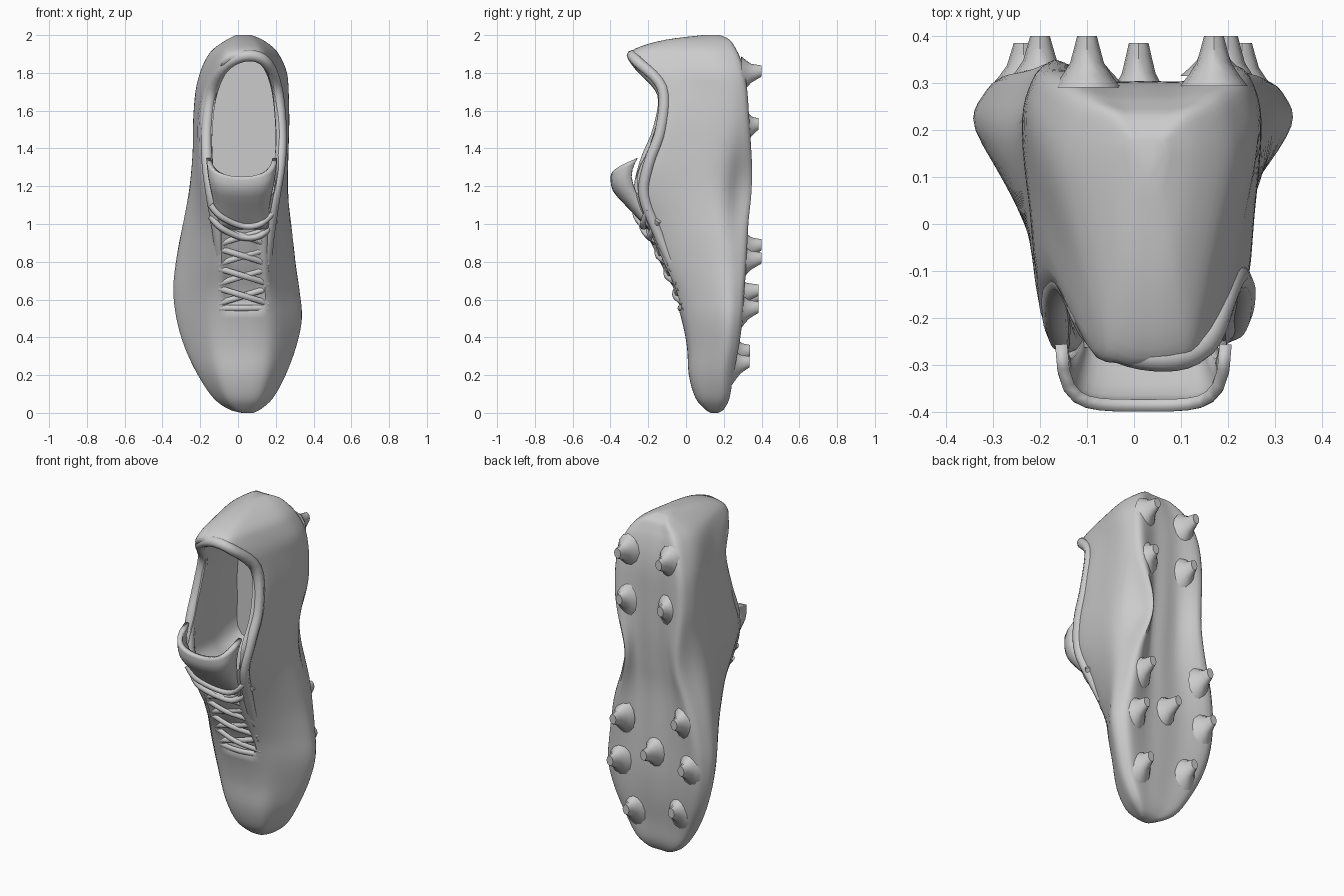
import bpy, bmesh, math
from mathutils import Vector
from mathutils.bvhtree import BVHTree

if "Cube" in bpy.data.objects:
    bpy.data.objects.remove(bpy.data.objects["Cube"])

CX = 0.03


def catmull(pts, n, closed=False):
    """Interpolating spline through tuples, n steps per span."""
    out, m = [], len(pts)
    get = (lambda i: pts[i % m]) if closed else (lambda i: pts[max(0, min(m - 1, i))])
    for i in range(m if closed else m - 1):
        a, b, c, d = get(i - 1), get(i), get(i + 1), get(i + 2)
        for k in range(n):
            t = k / n
            out.append(tuple(0.5 * (2 * q + (r - p) * t + (2 * p - 5 * q + 4 * r - s) * t * t
                                    + (3 * q - p - 3 * r + s) * t ** 3)
                             for p, q, r, s in zip(a, b, c, d)))
    if not closed:
        out.append(tuple(pts[-1]))
    return out


def clamp(v):
    return max(0.0, min(1.0, v))


def smooth(ob, angle=40):
    bpy.ops.object.select_all(action='DESELECT')
    ob.select_set(True)
    bpy.context.view_layer.objects.active = ob
    bpy.ops.object.shade_smooth_by_angle(angle=math.radians(angle))


def finish(name, bm, angle=40):
    bmesh.ops.recalc_face_normals(bm, faces=bm.faces)
    me = bpy.data.meshes.new(name)
    bm.to_mesh(me)
    bm.free()
    ob = bpy.data.objects.new(name, me)
    bpy.context.collection.objects.link(ob)
    smooth(ob, angle)
    return ob


def loft(name, rings, angle=40):
    """Skin closed rings of points and cap both ends."""
    bm = bmesh.new()
    rows = [[bm.verts.new(p) for p in r] for r in rings]
    n = len(rows[0])
    for a, b in zip(rows, rows[1:]):
        for i in range(n):
            j = (i + 1) % n
            bm.faces.new((a[i], a[j], b[j], b[i]))
    bm.faces.new(rows[0])
    bm.faces.new(rows[-1])
    return finish(name, bm, angle)


def tube(name, pts, radius, steps=4, flat=1.0):
    """Round cord following a spline; flat squashes it along y."""
    path = [Vector(p) for p in catmull(pts, steps)]
    rings = []
    for i, p in enumerate(path):
        t = (path[min(i + 1, len(path) - 1)] - path[max(i - 1, 0)]).normalized()
        a = t.cross(Vector((0, 1, 0))).normalized()
        b = a.cross(t)
        rings.append([p + radius * (math.cos(w) * a + flat * math.sin(w) * b)
                      for w in (k * math.tau / 8 for k in range(8))])
    return loft(name, rings, 60)


# Boot body: z, left x, right x, instep y, sole y, top width ratio
stations = [
    (0.0, 0.02, 0.08, 0.13, 0.17, .6), (0.02, -0.05, 0.12, 0.10, 0.20, .6),
    (0.08, -0.13, 0.185, 0.05, 0.23, .6), (0.2, -0.21, 0.25, 0.015, 0.25, .58),
    (0.35, -0.28, 0.305, 0.005, 0.28, .55), (0.5, -0.322, 0.335, -0.025, 0.30, .52),
    (0.65, -0.338, 0.322, -0.075, 0.31, .5), (0.8, -0.325, 0.302, -0.155, 0.32, .5),
    (1.0, -0.295, 0.29, -0.24, 0.33, .55), (1.15, -0.272, 0.283, -0.27, 0.345, .65),
    (1.28, -0.255, 0.278, -0.25, 0.35, .75), (1.4, -0.243, 0.275, -0.195, 0.345, .81),
    (1.55, -0.238, 0.273, -0.15, 0.335, .83), (1.7, -0.225, 0.268, -0.14, 0.325, .78),
    (1.8, -0.2, 0.258, -0.225, 0.31, .68), (1.88, -0.165, 0.225, -0.3, 0.285, .58),
    (1.93, -0.125, 0.19, -0.265, 0.26, .58), (1.975, -0.06, 0.13, -0.11, 0.23, .6),
    (2.0, -0.01, 0.07, 0.09, 0.18, .6)]

rings = []
for z, xl, xr, yt, yb, k in catmull(stations, 4):
    arch = 0.10 * math.sin(math.pi * z / 2)
    box = clamp((z - .95) / .25) * clamp((1.95 - z) / .1)      # squarer top round the collar
    waist = math.exp(-((z - 1.2) / .22) ** 2)                  # narrower sole under the arch

    def half(w):
        return [(0, 0), (.55 * k, .02 - .02 * box), (k, .12 - .09 * box),
                ((k + 1) / 2 + .02, .4), (1 - .25 * w, .72), (.96 - w, .9 - .05 * w),
                (.8 - w, 1), (.35, 1 - arch), (0, 1 - arch)]
    right = [(CX + u * (xr - CX), yt + v * (yb - yt)) for u, v in half(.3 * waist)]
    left = [(CX + u * (xl - CX), yt + v * (yb - yt)) for u, v in half(.12 * waist)[-2:0:-1]]
    ring = []
    for x, y in catmull(right + left, 4, True):
        # sunken lacing throat
        if y < yt + 0.35 * (yb - yt) and 0.54 < z < 1.15:
            edge = clamp((0.115 - abs(x - CX)) / 0.035)
            y += 0.035 * edge * min(1, (z - 0.54) / 0.04)
        ring.append((x, y, z))
    rings.append(ring)
body = loft("boot_body", rings, 50)
bm = bmesh.new()
bm.from_mesh(body.data)
bvh = BVHTree.FromBMesh(bm)
bm.free()


def surface(x, z, side=-1):
    hit = bvh.ray_cast(Vector((x, side * 2, z)), Vector((0, -side, 0)))[0]
    return hit.y if hit else 0.2


# Foot opening cut out of the body, widening inside
outline = [(-.11, 1.13), (-.135, 1.35), (-.135, 1.5), (-.11, 1.7), (-.05, 1.83), (.05, 1.875),
           (.13, 1.84), (.18, 1.72), (.2, 1.5), (.195, 1.35), (.165, 1.13)]
foot = catmull(outline, 4, True)
cutter = loft("opening_cutter", [[(CX + (x - CX) * s, y, 1.5 + (z - 1.5) * (1 + (s - 1) * .6))
                                  for x, z in foot]
                                 for y, s in ((-.7, 1), (-.12, 1), (.0, 1.12), (.12, 1.15), (.2, 1.05))])
cutter.hide_render = True
mod = body.modifiers.new("opening", 'BOOLEAN')
mod.object, mod.operation, mod.solver = cutter, 'DIFFERENCE', 'EXACT'
bpy.context.view_layer.objects.active = body
bpy.ops.object.modifier_apply(modifier=mod.name)
bpy.data.objects.remove(cutter)
smooth(body, 45)

# Padded collar rim running down into the eyelet edges
rim = [(-.09, .8), (-.105, .95), (-.14, 1.15), (-.162, 1.32), (-.165, 1.5), (-.14, 1.69),
       (-.075, 1.83), (.04, 1.89), (.145, 1.86), (.205, 1.72), (.228, 1.5), (.222, 1.32),
       (.195, 1.15), (.165, .95), (.15, .8)]
tube("collar_rim", [(x, surface(x, z) + (.04 if z < .9 else .018), z) for x, z in rim], .03, 5)

# Tongue flap flaring out ahead of the opening
bm = bmesh.new()
spine = catmull([(.98, -.19, .12), (1.08, -.285, .13), (1.18, -.375, .155), (1.25, -.386, .165)], 3)
grid = []
for i, (z, y, w) in enumerate(spine):
    r = i / (len(spine) - 1)
    grid.append([bm.verts.new((CX - .01 + w * math.sin(s * math.pi / 2) * (1 + .06 * abs(s)),
                               y + .13 * r * abs(s) ** 4, z + .1 * r * s * s))
                 for s in (j / 8 - 1 for j in range(17))])
for a, b in zip(grid, grid[1:]):
    for j in range(16):
        bm.faces.new((a[j], a[j + 1], b[j + 1], b[j]))
tongue = finish("tongue", bm, 50)
mod = tongue.modifiers.new("thickness", 'SOLIDIFY')
mod.thickness, mod.offset = .026, 0


# Crossed laces over the throat
def lace(name, ends, lift=.012):
    (x0, z0), (x1, z1) = ends
    y0, y1 = surface(x0, z0), surface(x1, z1)
    mid = ((x0 + x1) / 2, (y0 + y1) / 2 - lift, (z0 + z1) / 2)
    tube(name, [(x0, y0 + .01, z0), mid, (x1, y1 + .01, z1)], .016, 4, .7)


L, R = -.1, .16
lace("lace_bottom", ((L, .555), (R, .555)))
for i in range(4):
    z = .58 + i * .105
    lace(f"lace_left_{i}", ((L, z), (R, z + .08)), .006)
    lace(f"lace_right_{i}", ((R, z), (L, z + .08)), .018)

# Loose top lace drooping from the upper eyelets
for i, (dz, out) in enumerate(((0, .025), (-.06, .015))):
    pts = [(-.145, 1.10), (-.09, 1.04), (.02, .99), (.12, 1.0), (.2, 1.08)]
    tube(f"top_lace_{i}", [(x, surface(x, z + dz) - out, z + dz) for x, z in pts], .017, 4)

# Studs: x, z, tip y
studs = [(-.1, 1.79, .4), (.17, 1.79, .4), (-.1, 1.51, .385), (.17, 1.51, .385),
         (-.2, .87, .4), (.2, .8, .4), (-.235, .6, .385), (.01, .63, .385), (.23, .54, .385),
         (-.14, .31, .34), (.16, .25, .335)]
for i, (x, z, tip) in enumerate(studs):
    base = surface(x, z, 1)
    rows = []
    for rad, h in ((.095, -.15), (.07, .12), (.048, .4), (.036, .75), (.028, 1)):
        y = base + h * (tip - base)
        rows.append([(x + .75 * rad * math.cos(a), y, z + .02 * h + 1.05 * rad * math.sin(a))
                     for a in (k * math.tau / 12 for k in range(12))])
    loft(f"stud_{i}", rows, 40)
